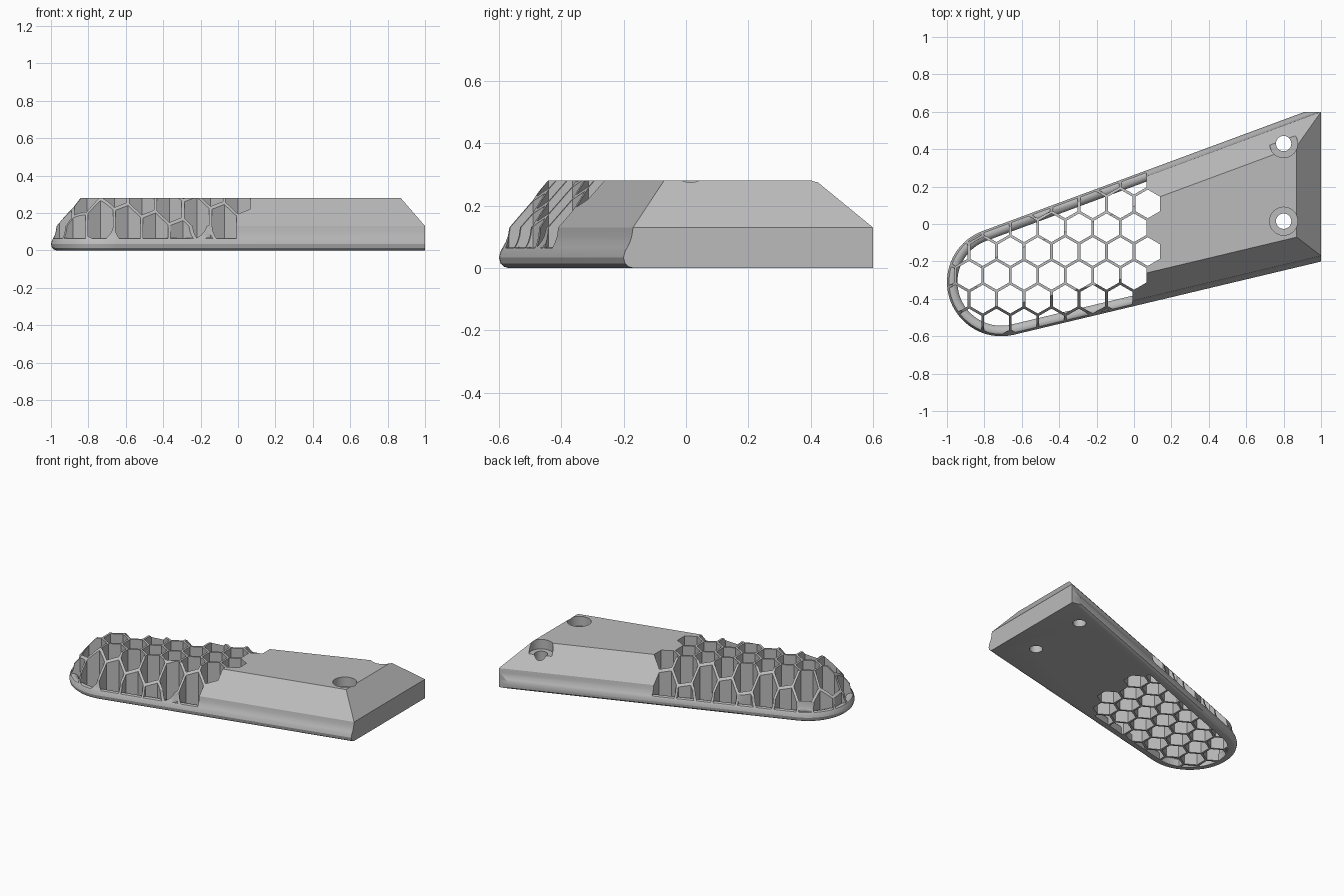
import bpy, bmesh
from math import sin, cos, radians, sqrt
from mathutils import Matrix

cube = bpy.data.objects.get("Cube")
if cube:
    bpy.data.objects.remove(cube, do_unlink=True)

grey = bpy.data.materials.new("plain grey")
grey.use_nodes = True
grey.diffuse_color = (0.5, 0.5, 0.5, 1)
grey.node_tree.nodes["Principled BSDF"].inputs["Base Color"].default_value = (0.5, 0.5, 0.5, 1)

# Plan shape: round nose with two straight sides that spread towards +x
CX, CY, R = -0.71, -0.31, 0.29
UPPER, LOWER, STEPS = 110.3, 283.4, 36


def outline(inset, end_x, y_limit):
    """Plan outline moved inwards by inset, closed at end_x."""
    r = R - inset

    def side_y(angle, x):
        a = radians(angle)
        return CY + (r - (x - CX) * cos(a)) / sin(a)

    pts = []
    for i in range(STEPS + 1):
        a = radians(UPPER + (LOWER - UPPER) * i / STEPS)
        pts.append((CX + r * cos(a), CY + r * sin(a)))
    pts.append((end_x, side_y(LOWER, end_x)))
    top = side_y(UPPER, end_x)
    if top > y_limit:
        a = radians(UPPER)
        pts.append((end_x, y_limit))
        pts.append((CX + (r - (y_limit - CY) * sin(a)) / cos(a), y_limit))
    else:
        pts += [(end_x, top)] * 2
    return pts


def make_object(name, bm):
    bmesh.ops.remove_doubles(bm, verts=bm.verts, dist=0.0005)
    bmesh.ops.recalc_face_normals(bm, faces=bm.faces)
    mesh = bpy.data.meshes.new(name)
    bm.to_mesh(mesh)
    bm.free()
    mesh.materials.append(grey)
    obj = bpy.data.objects.new(name, mesh)
    bpy.context.collection.objects.link(obj)
    return obj


def loft(name, levels, y_limit, ring=False):
    """Join outlines given as (inset, z, end_x); a ring joins last to first."""
    bm = bmesh.new()
    loops = [[bm.verts.new((x, y, z)) for x, y in outline(d, ex, y_limit)]
             for d, z, ex in levels]
    pairs = list(zip(loops, loops[1:]))
    if ring:
        pairs.append((loops[-1], loops[0]))
    else:
        bm.faces.new(loops[0])
        bm.faces.new(loops[-1])
    n = len(loops[0])
    for a, b in pairs:
        for i in range(n):
            j = (i + 1) % n
            bm.faces.new((a[i], a[j], b[j], b[i]))
    return make_object(name, bm)


def prism(bm, x, y, z0, z1, radius, sides, turn=0):
    place = Matrix.Translation((x, y, (z0 + z1) / 2)) @ Matrix.Rotation(radians(turn), 4, "Z")
    bmesh.ops.create_cone(bm, cap_ends=True, segments=sides, radius1=radius,
                          radius2=radius, depth=z1 - z0, matrix=place)


def subtract(obj, cutter):
    mod = obj.modifiers.new("cut", "BOOLEAN")
    mod.operation = "DIFFERENCE"
    mod.solver = "EXACT"
    mod.object = cutter
    bpy.ops.object.select_all(action="DESELECT")
    bpy.context.view_layer.objects.active = obj
    obj.select_set(True)
    bpy.ops.object.modifier_apply(modifier=mod.name)
    bpy.data.objects.remove(cutter, do_unlink=True)


# Body: beaded foot, concave flank, bevelled shoulder
profile = [(0.03, 0), (0.016, 0.004), (0.005, 0.014), (0, 0.033), (0.005, 0.053),
           (0.012, 0.066), (0.02, 0.082), (0.026, 0.102), (0.03, 0.13)]
body = loft("wedge_body", [(d, z, 1) for d, z in profile] + [(0.157, 0.28, 0.87)], 0.6)

# Honeycomb cells as one cutter
PITCH, WALL = 0.147, 0.014
last_cell = {-4: -1, -3: -0.5, -2: 0, -1: 0.5, 0: 0, 1: 0.5, 2: 0}
bm = bmesh.new()
for row, last in last_cell.items():
    y = -0.02 + row * PITCH * sqrt(3) / 2
    for k in range(9):
        x = (last - k) * PITCH
        if x > -1.05:
            prism(bm, x, y, -0.1, 0.4, (PITCH - WALL) / sqrt(3), 6, 0)
cells = make_object("honeycomb_cutter", bm)

# Rounded rim that the cells leave standing around the nose
rim = [(-0.2, -0.2), (0.056, -0.2), (0.056, 0.045), (0.05, 0.055), (0.04, 0.063),
       (0.028, 0.067), (0.015, 0.066), (0.004, 0.06), (-0.2, 0.06)]
subtract(cells, loft("rim_cutter", [(d, z, 1.3) for d, z in rim], 9, ring=True))
subtract(body, cells)

# Screw holes with counterbores
for y in (0.43, 0.015):
    bm = bmesh.new()
    prism(bm, 0.8, y, 0.215, 0.4, 0.075, 40)
    subtract(body, make_object("counterbore_cutter", bm))
    bm = bmesh.new()
    prism(bm, 0.8, y, -0.1, 0.4, 0.041, 32)
    subtract(body, make_object("screw_hole_cutter", bm))

bpy.ops.object.select_all(action="DESELECT")
bpy.context.view_layer.objects.active = body
body.select_set(True)
bpy.ops.object.shade_smooth_by_angle(angle=radians(25))
